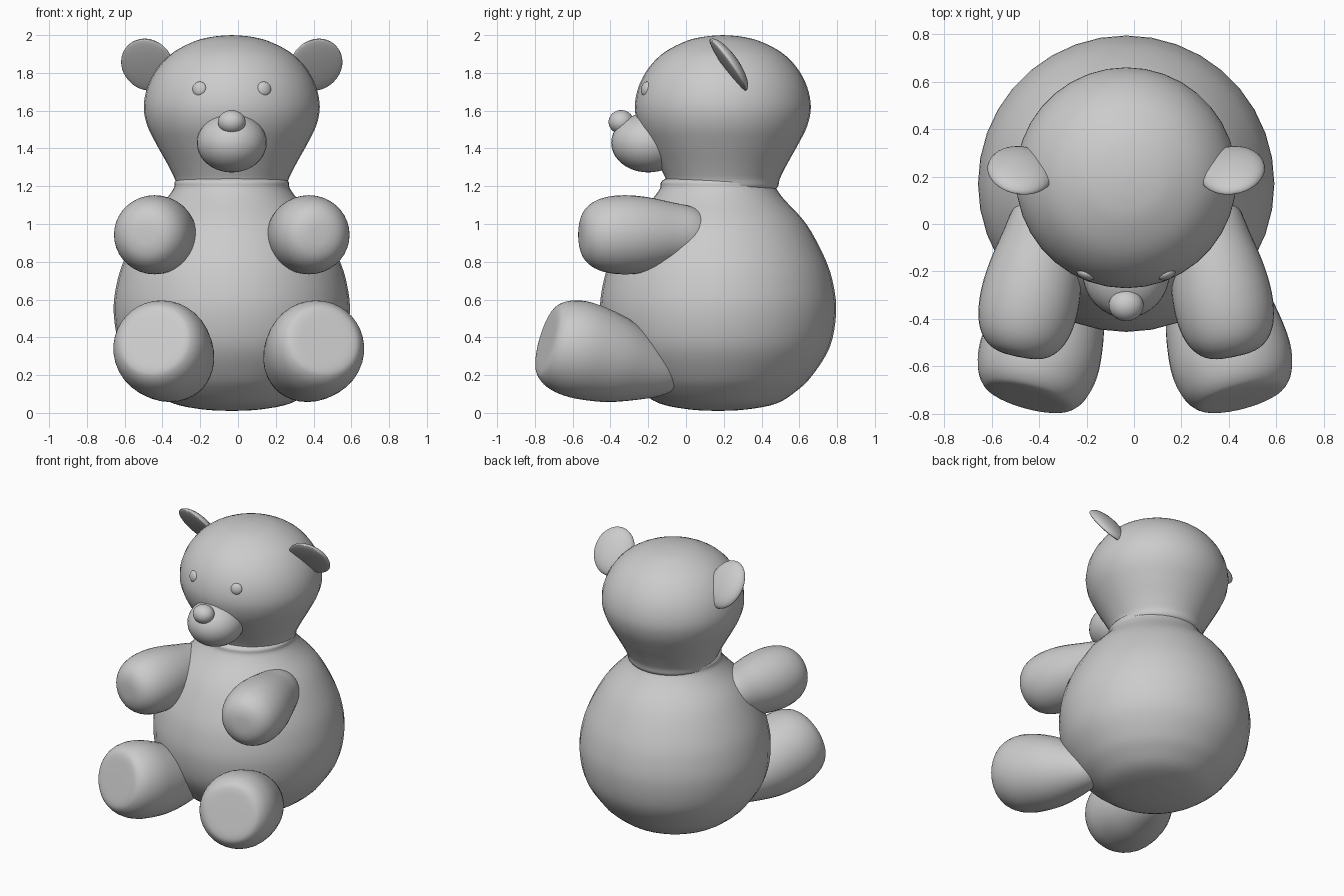
import bpy, bmesh, math
from mathutils import Vector, Matrix

if "Cube" in bpy.data.objects:
    bpy.data.objects.remove(bpy.data.objects["Cube"])

CX = -0.033  # centre line of body, head and face


def finish(name, bm, matrix):
    bmesh.ops.transform(bm, matrix=matrix, verts=bm.verts)
    bmesh.ops.recalc_face_normals(bm, faces=bm.faces)
    for f in bm.faces:
        f.smooth = True
    me = bpy.data.meshes.new(name)
    bm.to_mesh(me)
    bm.free()
    ob = bpy.data.objects.new(name, me)
    bpy.context.collection.objects.link(ob)
    return ob


def smooth_profile(pts, n=4):
    """Catmull-Rom curve through (height, radius) points."""
    p = [Vector(q) for q in pts]
    p = [2 * p[0] - p[1]] + p + [2 * p[-1] - p[-2]]
    out = []
    for i in range(1, len(p) - 2):
        a, b, c, d = p[i - 1:i + 3]
        for k in range(n):
            t = k / n
            out.append(0.5 * (2 * b + (c - a) * t + (2 * a - 5 * b + 4 * c - d) * t * t
                              + (3 * b - a - 3 * c + d) * t ** 3))
    return out + [p[-2]]


def lathe(name, pts, origin, axis=(0, 0, 1), seg=36):
    """Revolve a profile whose two ends lie on the axis."""
    prof = smooth_profile(pts)
    bm = bmesh.new()
    rings = [[bm.verts.new((r * math.cos(math.tau * i / seg), r * math.sin(math.tau * i / seg), h))
              for i in range(seg)] for h, r in prof[1:-1]]
    for a, b in zip(rings, rings[1:]):
        for i in range(seg):
            j = (i + 1) % seg
            bm.faces.new((a[i], a[j], b[j], b[i]))
    for ring, h in ((rings[0], prof[0][0]), (rings[-1], prof[-1][0])):
        tip = bm.verts.new((0, 0, h))
        for i in range(seg):
            bm.faces.new((ring[i], ring[(i + 1) % seg], tip))
    rot = Vector(axis).to_track_quat('Z', 'Y').to_matrix().to_4x4()
    return finish(name, bm, Matrix.Translation(origin) @ rot)


def ellipsoid(name, loc, size, rx=0, rz=0, front=1.0):
    """Scaled sphere; front flattens the half facing -y."""
    bm = bmesh.new()
    bmesh.ops.create_uvsphere(bm, u_segments=32, v_segments=20, radius=1)
    for v in bm.verts:
        if v.co.y < 0:
            v.co.y *= front
    m = (Matrix.Translation(loc) @ Matrix.Rotation(math.radians(rz), 4, 'Z')
         @ Matrix.Rotation(math.radians(rx), 4, 'X') @ Matrix.Diagonal((*size, 1)))
    return finish(name, bm, m)


# Body and head
lathe("body", [(0.01, 0), (0.018, 0.15), (0.05, 0.31), (0.12, 0.42), (0.2, 0.50), (0.35, 0.592),
               (0.53, 0.625), (0.68, 0.61), (0.82, 0.565), (1.0, 0.467), (1.13, 0.35),
               (1.19, 0.307), (1.23, 0.295), (1.26, 0.2), (1.27, 0)], (CX, 0.17, 0))
lathe("head", [(1.15, 0), (1.16, 0.2), (1.19, 0.285), (1.24, 0.302), (1.32, 0.342), (1.42, 0.398),
               (1.52, 0.447), (1.62, 0.466), (1.73, 0.445), (1.83, 0.39), (1.91, 0.308),
               (1.97, 0.19), (1.993, 0.09), (2.0, 0)], (CX, 0.195, 0))

# Muzzle and nose
ellipsoid("muzzle", (CX, -0.2, 1.43), (0.185, 0.196, 0.157))
ellipsoid("nose", (CX, -0.343, 1.54), (0.073, 0.067, 0.063))

# Paired parts
arm_profile = [(0, 0), (0.025, 0.1), (0.08, 0.145), (0.2, 0.172), (0.32, 0.197), (0.43, 0.209),
               (0.53, 0.204), (0.61, 0.18), (0.665, 0.135), (0.69, 0.075), (0.695, 0)]
leg_profile = [(0, 0), (0.02, 0.07), (0.08, 0.12), (0.2, 0.175), (0.35, 0.228), (0.5, 0.254),
               (0.6, 0.256), (0.68, 0.237), (0.73, 0.205), (0.75, 0.165), (0.753, 0.08), (0.753, 0)]
leg_axis = Vector((0.25, -0.93, 0.27)).normalized()
leg_base = Vector((0.45, -0.735, 0.385)) - leg_axis * 0.75
for s, side in ((-1, "right"), (1, "left")):
    ellipsoid("eye_" + side, (CX + s * 0.171, -0.212, 1.715), (0.039, 0.022, 0.039), rx=-8, rz=s * 24)
    ellipsoid("ear_" + side, (CX + s * 0.447, 0.222, 1.842), (0.14, 0.055, 0.166),
              rx=35, rz=s * 10, front=0.3)
    lathe("arm_" + side, arm_profile, (CX + s * 0.315, 0.12, 0.943), (s * 0.205, -0.979, 0))
    lathe("leg_" + side, leg_profile, (0.004 + s * leg_base.x, leg_base.y, leg_base.z),
          (s * leg_axis.x, leg_axis.y, leg_axis.z))
